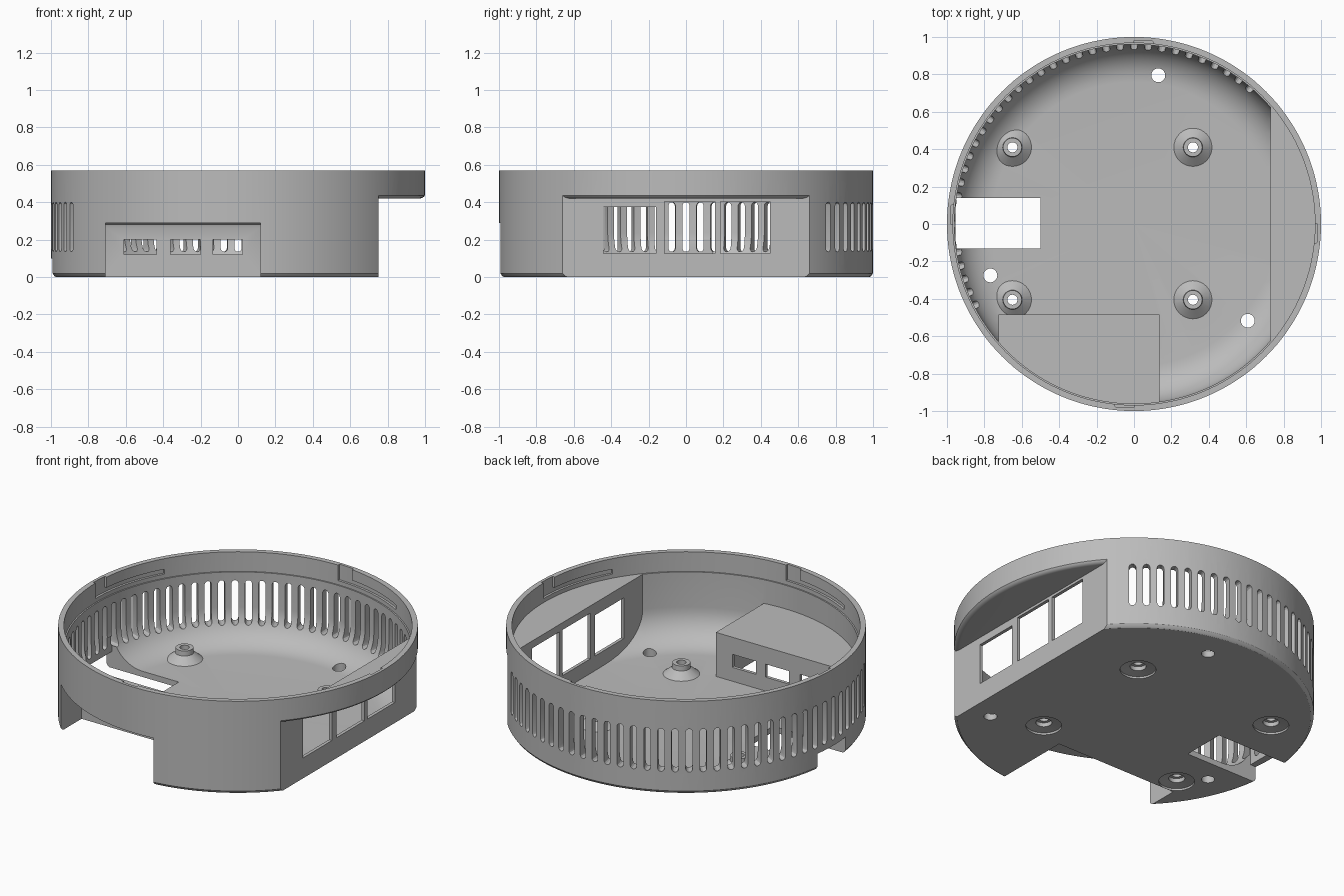
import bpy, bmesh
from math import sin, cos, pi, radians
from mathutils import Vector

SEGS = 144
cube = bpy.data.objects.get("Cube")
if cube:
    bpy.data.objects.remove(cube)

grey = bpy.data.materials.new("matte grey")
grey.use_nodes = True
GREY = (0.5, 0.5, 0.5, 1)
grey.diffuse_color = GREY
grey.node_tree.nodes["Principled BSDF"].inputs["Base Color"].default_value = GREY


def finish(bm, name):
    bmesh.ops.recalc_face_normals(bm, faces=bm.faces)
    mesh = bpy.data.meshes.new(name)
    bm.to_mesh(mesh)
    bm.free()
    obj = bpy.data.objects.new(name, mesh)
    bpy.context.collection.objects.link(obj)
    return obj


def lathe(name, profile, centre=(0, 0), segs=SEGS):
    """Solid of revolution from (radius, z) points that start and end on the axis."""
    bm = bmesh.new()
    verts = [bm.verts.new((r, 0, z)) for r, z in profile]
    edges = [bm.edges.new(pair) for pair in zip(verts, verts[1:])]
    bmesh.ops.spin(bm, geom=verts + edges, cent=(0, 0, 0), axis=(0, 0, 1),
                   angle=2 * pi, steps=segs, use_merge=False)
    bmesh.ops.remove_doubles(bm, verts=bm.verts, dist=1e-5)
    bmesh.ops.translate(bm, verts=bm.verts, vec=(*centre, 0))
    return finish(bm, name)


def prisms(name, items):
    """One object of straight prisms, each an outline and an extrusion vector."""
    bm = bmesh.new()
    for outline, vec in items:
        face = bm.faces.new([bm.verts.new(p) for p in outline])
        new = bmesh.ops.extrude_face_region(bm, geom=[face], use_keep_orig=True)["geom"]
        bmesh.ops.translate(bm, vec=vec, verts=[v for v in new if isinstance(v, bmesh.types.BMVert)])
    return finish(bm, name)


def box(x0, x1, y0, y1, z0, z1):
    return [(x0, y0, z0), (x1, y0, z0), (x1, y1, z0), (x0, y1, z0)], (0, 0, z1 - z0)


def boxes(name, *bounds):
    return prisms(name, [box(*b) for b in bounds])


def arc_block(a0, a1, r0, r1, z0, z1, steps=8):
    angles = [radians(a0 + (a1 - a0) * i / steps) for i in range(steps + 1)]
    outline = [(r0 * cos(a), r0 * sin(a), z0) for a in angles]
    outline += [(r1 * cos(a), r1 * sin(a), z0) for a in reversed(angles)]
    return outline, (0, 0, z1 - z0)


def cut(target, *cutters):
    """Subtract each cutter, then discard it."""
    for cutter in cutters:
        cutter.hide_render = True
        mod = target.modifiers.new("cut", "BOOLEAN")
        mod.operation, mod.solver, mod.object = "DIFFERENCE", "EXACT", cutter
        graph = bpy.context.evaluated_depsgraph_get()
        graph.update()
        mesh = bpy.data.meshes.new_from_object(target.evaluated_get(graph))
        target.modifiers.clear()
        target.data = mesh
        bpy.data.objects.remove(cutter)


def rod(name, centre, radius, z0, z1):
    return lathe(name, [(0, z0), (radius, z0), (radius, z1), (0, z1)], centre, 32)


# Main dimensions
HEIGHT, FLOOR, LEDGE, FLAT = 0.57, 0.035, 0.45, 0.75
POSTS = [(x, y) for x in (-0.65, 0.315) for y in (-0.405, 0.41)]

# Outer shell with a small bottom chamfer
shell = lathe("round_case_base", [(0, 0), (0.982, 0), (0.99, 0.005), (1, 0.02), (1, HEIGHT), (0, HEIGHT)])

# Flat side below a round-edged overhang
undercut = boxes("undercut", (FLAT, 1.2, -1.2, 1.2, -0.1, 0.46))
rounded = [(0.97 + 0.035 * sin(a), 0.455 - 0.035 * cos(a))
           for a in (radians(15 * i) for i in range(7))]
cut(undercut, lathe("overhang", [(0, 0.42)] + rounded + [(1.005, 0.6), (0, 0.6)]))

# Interior: bowl with a wide fillet, a ledge, the flat wall, port box and screw posts
fillet = [(0.76 + 0.2 * sin(a), FLOOR + 0.2 - 0.2 * cos(a))
          for a in (radians(9 * i) for i in range(11))]
cavity = lathe("cavity", [(0, FLOOR)] + fillet +
               [(0.96, LEDGE), (0.968, LEDGE), (0.968, 0.7), (0, 0.7)])
cut(cavity,
    boxes("flat_wall", (FLAT - 0.02, 1.2, -1.2, 1.2, -0.1, LEDGE)),
    boxes("port_box", (-0.725, 0.137, -1.2, -0.485, -0.1, 0.305)))
post_profile = [(0, -0.1), (0.102, -0.1), (0.102, FLOOR), (0.052, 0.075), (0.05, 0.105), (0, 0.105)]
for p in POSTS:
    cut(cavity, lathe("post", post_profile, p, 32))
cut(shell, undercut, cavity)

# Front port recess, open below, with a soft inner top edge
recess = [(-1.2, -0.1), (-0.505, -0.1), (-0.505, 0.265), (-0.511, 0.282), (-0.53, 0.29), (-1.2, 0.29)]
cut(shell,
    prisms("recess", [([(-0.708, y, z) for y, z in recess], (0.828, 0, 0))]),
    boxes("port_holes", *[(x0, x1, -0.55, -0.45, 0.12, 0.2)
                          for x0, x1 in ((-0.61, -0.435), (-0.36, -0.2), (-0.135, 0.025))]))

# Card slot through the floor and lower wall
cut(shell,
    boxes("card_slot", (-0.955, -0.5, -0.13, 0.14, -0.1, 0.2)),
    boxes("card_slot_mouth", (-1.2, -0.9, -0.13, 0.14, -0.1, 0.1)))

# Three windows in the flat side
cut(shell, boxes("windows",
                 (0.65, 0.85, -0.44, -0.16, 0.125, 0.375),
                 (0.65, 0.85, -0.115, 0.155, 0.125, 0.405),
                 (0.65, 0.85, 0.185, 0.45, 0.125, 0.405)))

# Ring of rounded vents around the back
vents = []
HALF = 0.019
for i in range(36):
    a = radians(49.5 + 4.5 * i)
    out, side = Vector((cos(a), sin(a), 0)), Vector((-sin(a), cos(a), 0))
    outline = []
    for middle, start in ((0.4 - HALF, 0), (0.135 + HALF, pi)):
        for k in range(7):
            t = start + pi * k / 6
            outline.append(out * 0.88 + side * (HALF * cos(t)) + Vector((0, 0, middle + HALF * sin(t))))
    vents.append((outline, out * 0.25))
cut(shell, prisms("vents", vents))

# Twist-lock grooves inside the rim
quarter = range(0, 360, 90)
cut(shell,
    prisms("groove_entries", [arc_block(q - 6, q, 0.95, 0.982, 0.475, 0.65) for q in quarter]),
    prisms("grooves", [arc_block(q - 30, q - 3, 0.95, 0.982, 0.475, 0.505) for q in quarter]))

# Screw holes with recessed heads, and plain floor holes
for p in POSTS:
    cut(shell,
        lathe("head_recess", [(0, -0.1), (0.1, -0.1), (0.1, 0.012), (0.045, 0.02), (0.045, 0.045), (0, 0.045)], p, 32),
        rod("screw_hole", p, 0.027, -0.1, 0.2))
for p in ((0.13, 0.795), (-0.768, -0.275), (0.608, -0.517)):
    cut(shell, rod("floor_hole", p, 0.037, -0.1, 0.2))

# Finish
shell.data.materials.clear()
shell.data.materials.append(grey)
for poly in shell.data.polygons:
    poly.material_index = 0
bpy.ops.object.select_all(action="DESELECT")
shell.select_set(True)
bpy.context.view_layer.objects.active = shell
bpy.ops.object.shade_smooth_by_angle(angle=radians(25))
